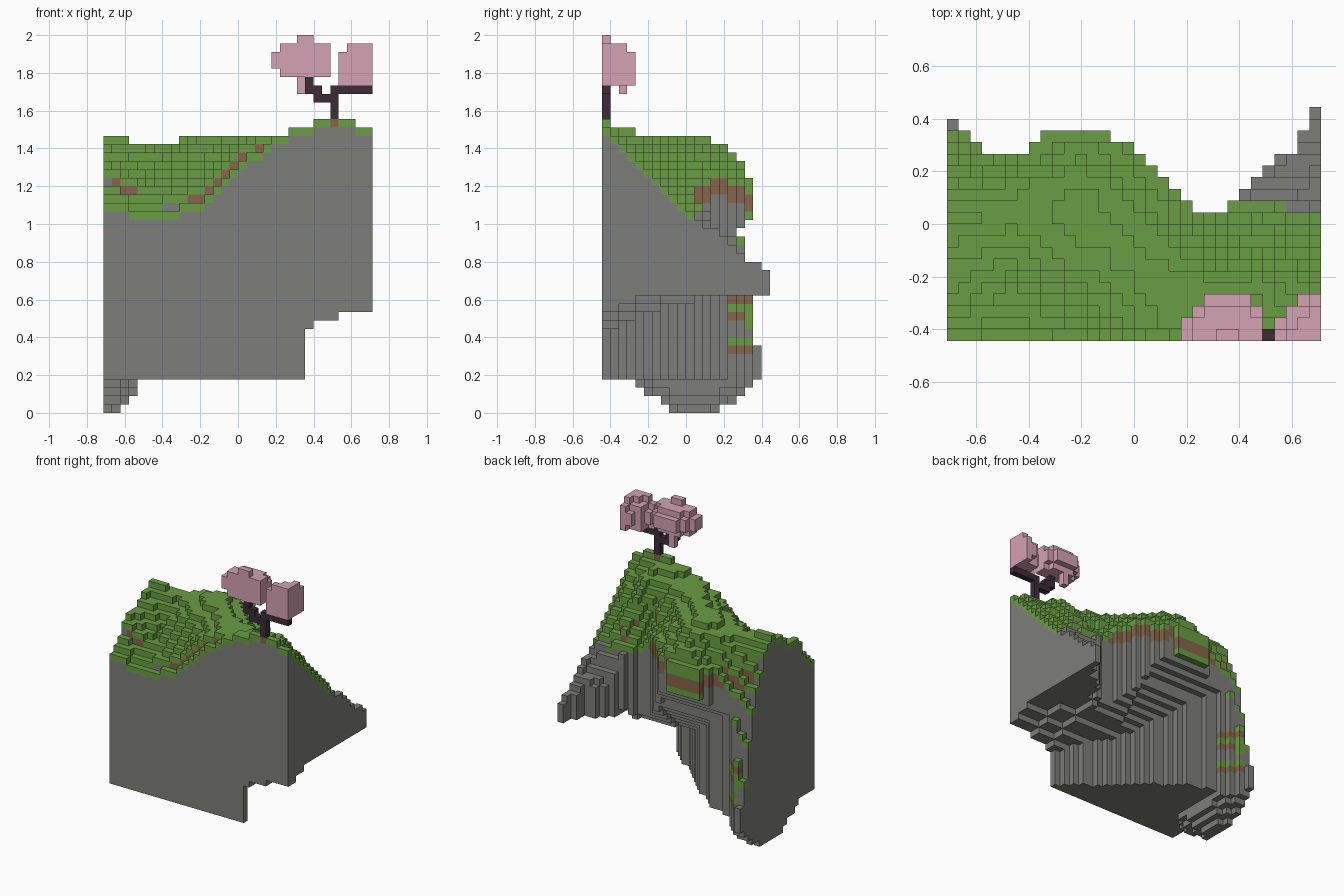
import bpy
import bmesh

cube = bpy.data.objects.get("Cube")
if cube:
    bpy.data.objects.remove(cube)

# Block lattice: columns across x, rows along y, layers up z
COLS, ROWS, LAYERS = 32, 20, 45
SIZE = 2 / LAYERS
GRASS, DIRT, STONE, BARK, BLOSSOM = range(5)


def make_material(name, colour):
    mat = bpy.data.materials.new(name)
    mat.use_nodes = True
    rgba = (*colour, 1)
    mat.diffuse_color = rgba
    mat.node_tree.nodes["Principled BSDF"].inputs["Base Color"].default_value = rgba
    return mat


materials = [
    make_material("grass green", (.143, .34, .056)),
    make_material("dirt brown", (.24, .13, .07)),
    make_material("stone grey", (.208, .208, .202)),
    make_material("bark dark", (.045, .026, .036)),
    make_material("blossom pink", (.66, .36, .45)),
]


def blend(points, t):
    """Piecewise linear value of (position, value) points at t."""
    if t <= points[0][0]:
        return points[0][1]
    for (a, va), (b, vb) in zip(points, points[1:]):
        if t <= b:
            return va + (vb - va) * (t - a) / (b - a)
    return points[-1][1]


def build_blocks(name, blocks):
    """Make one mesh from the exposed sides of a {cell: colour} set."""
    bm = bmesh.new()
    corners = {}

    def corner(cell):
        if cell not in corners:
            x, y, z = cell
            corners[cell] = bm.verts.new(((x - COLS / 2) * SIZE, (y - ROWS / 2) * SIZE, z * SIZE))
        return corners[cell]

    used = sorted(set(blocks.values()))
    for cell, colour in blocks.items():
        for axis in range(3):
            for side in (0, 1):
                beside = list(cell)
                beside[axis] += 1 if side else -1
                if tuple(beside) in blocks:
                    continue
                ring = []
                for u, w in ((0, 0), (1, 0), (1, 1), (0, 1)):
                    point = list(cell)
                    point[axis] += side
                    point[(axis + 1) % 3] += u
                    point[(axis + 2) % 3] += w
                    ring.append(corner(tuple(point)))
                face = bm.faces.new(ring if side else ring[::-1])
                face.material_index = used.index(colour)
    mesh = bpy.data.meshes.new(name)
    bm.to_mesh(mesh)
    bm.free()
    for colour in used:
        mesh.materials.append(materials[colour])
    obj = bpy.data.objects.new(name, mesh)
    bpy.context.collection.objects.link(obj)


# Hill profiles from front to back at several columns
hill = [
    (0, [(0, 25), (2, 27), (3, 29), (7, 31), (10, 33), (12, 31), (13, 28), (15, 23), (17, 12), (18, 8)]),
    (5, [(0, 24), (7, 30), (10, 32), (13, 31), (15, 27)]),
    (11, [(0, 25), (1, 27), (6, 32), (9, 33), (12, 33), (14, 32), (16, 30), (17, 28)]),
    (16, [(0, 30), (1, 32), (6, 33), (10, 32), (13, 30), (15, 28)]),
    (21, [(0, 33.4), (5, 33), (8, 30), (10, 27)]),
    (23, [(0, 34), (4, 33), (6, 30), (7, 28), (10, 25)]),
    (26, [(0, 35), (1, 34), (5, 33), (10, 27), (12, 23), (14, 19)]),
    (31, [(0, 34.3), (3, 31), (10, 24), (16, 19), (19, 17)]),
]
# Back rim of the cliff, and of the deep foot below it, along x
rim = [(0, 19), (3, 16), (5, 16), (7, 17), (9, 18), (13, 18), (16, 16),
       (21, 11), (23, 11), (27, 15), (29, 16), (31, 20)]
foot = [(0, 19), (4, 15), (8, 14), (23, 1), (24, 0)]


def top_of(i, j):
    return round(blend([(x, blend(profile, j)) for x, profile in hill], i))


def underside_of(i, j):
    # Foot, with a rounded tongue hanging at one end
    if j < round(blend(foot, i)):
        tongue = 4 * ((j - 10.6) / 7.4) ** 2 + 3 * (i / 4) ** 2
        return round(min(4, tongue)) if i < 4 else 4
    # Overhang, stepping up towards the back
    shelf = min(14, 10 + max(0, min(2, (i - 22) // 3)) + min(3, j * .4))
    rise = 1.2 * max(0, j - 8.5) * max(0, min(1, (27 - i) / 11))
    return round(shelf + rise)


def ground_colour(i, j, k, top):
    depth = top - 1 - k
    # Bare stone on the far spur and on the two flat cut sides
    if i > 23 and j > (11 if i < 29 else 10) or j > 17:
        return STONE
    if depth == 0:
        return GRASS
    if j == 0 or i in (0, COLS - 1):
        return STONE
    # Mossy ledges down the narrow corner
    if i < 5 and j > 14 and k < 14:
        if k in (8, 12) or j > 16 and k in (10, 11):
            return GRASS
        return DIRT if k in (7, 11, 13) else STONE
    # Turf hanging over the furthest rim
    if i > 5 and j > 16 and k < 28:
        return DIRT if k in (24, 25) else GRASS
    if k >= 28 and depth < 6 and j > 1:
        return GRASS
    # Soil band below the turf
    if k in (26, 27) and depth < 8 or k > 24 and depth < 3:
        return DIRT
    return STONE


# Floating hill
island = {}
for i in range(COLS):
    for j in range(round(blend(rim, i))):
        top = top_of(i, j)
        for k in range(underside_of(i, j), top):
            island[i, j, k] = ground_colour(i, j, k, top)
island[27, 0, 34] = DIRT
build_blocks("grassy_cliff", island)

# Trunk and forked branches
trunk = {(27, 0, k): BARK for k in range(35, 39)}
for i in range(28, COLS):
    trunk[i, 0, 38] = BARK
for i, k in ((26, 37), (25, 37), (25, 38), (24, 38), (24, 39)):
    trunk[i, 0, k] = BARK
build_blocks("tree_trunk", trunk)


# Blossom crowns, rounded and cut flat at the front
def crown(centre, radii, floor):
    return {
        (i, j, k): BLOSSOM
        for i in range(18, COLS) for j in range(5) for k in range(floor, LAYERS)
        if sum(((p + .5 - c) / r) ** 2 for p, c, r in zip((i, j, k), centre, radii)) < 1
    }


right_crown = crown((23.8, 0, 42), (3.7, 4.2, 2.65), 40)
for k in (38, 39):
    right_crown[23, 2, k] = BLOSSOM
build_blocks("blossom_crown_right", right_crown)
build_blocks("blossom_crown_left", crown((32, 0, 41), (4.2, 4.2, 3.2), 39))
